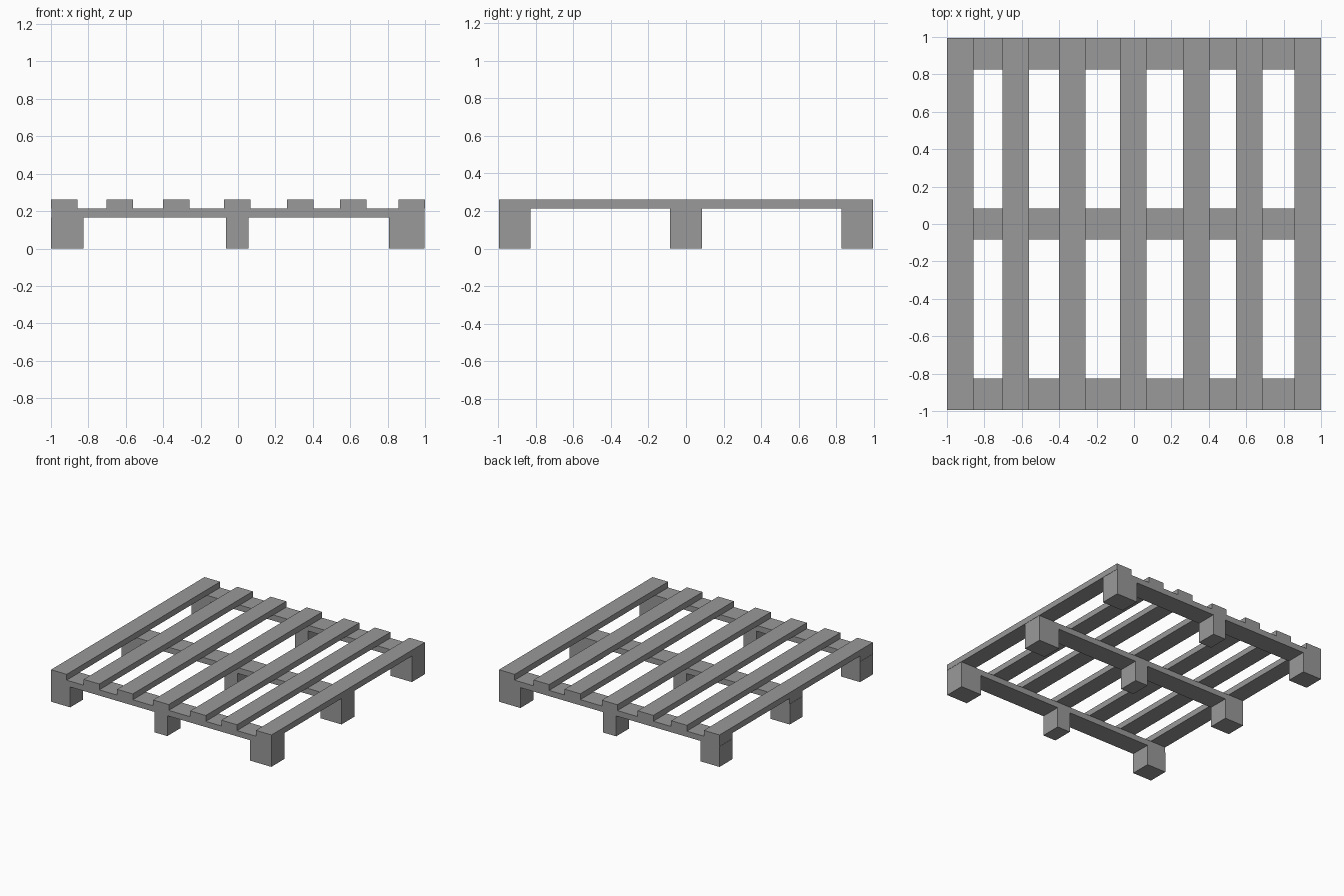
import bpy

if "Cube" in bpy.data.objects:
    bpy.data.objects.remove(bpy.data.objects["Cube"])

grey = bpy.data.materials.new("dark_grey")
grey.diffuse_color = (0.32, 0.32, 0.32, 1)
grey.use_nodes = True
grey.node_tree.nodes["Principled BSDF"].inputs["Base Color"].default_value = grey.diffuse_color


def box(name, x, y, z):
    """Box spanning the given (min, max) range on each axis."""
    bpy.ops.mesh.primitive_cube_add(size=1, location=[(a + b) / 2 for a, b in (x, y, z)])
    ob = bpy.context.object
    ob.name = name
    ob.scale = [b - a for a, b in (x, y, z)]
    bpy.ops.object.transform_apply(location=False, rotation=False, scale=True)
    ob.data.materials.append(grey)
    return ob


HALF_Y = 0.994
BLOCK_TOP, RAIL_TOP, SLAT_TOP = 0.167, 0.214, 0.262

rows = {"front": (-HALF_Y, -0.826), "middle": (-0.084, 0.084), "back": (0.826, HALF_Y)}
columns = {"left": (-1.0, -0.826), "centre": (-0.063, 0.055), "right": (0.806, 0.998)}

# Cross rails with three feet blocks under each
for row, y in rows.items():
    box(f"{row}_rail", (-0.998, 0.998), y, (BLOCK_TOP, RAIL_TOP))
    for col, x in columns.items():
        box(f"{row}_{col}_block", x, y, (0, BLOCK_TOP))

# Top deck slats, slightly unevenly spaced
for i, x in enumerate((-0.929, -0.633, -0.329, -0.003, 0.333, 0.616, 0.929)):
    box(f"deck_slat_{i + 1}", (x - 0.071, x + 0.071), (-HALF_Y, HALF_Y), (RAIL_TOP, SLAT_TOP))
